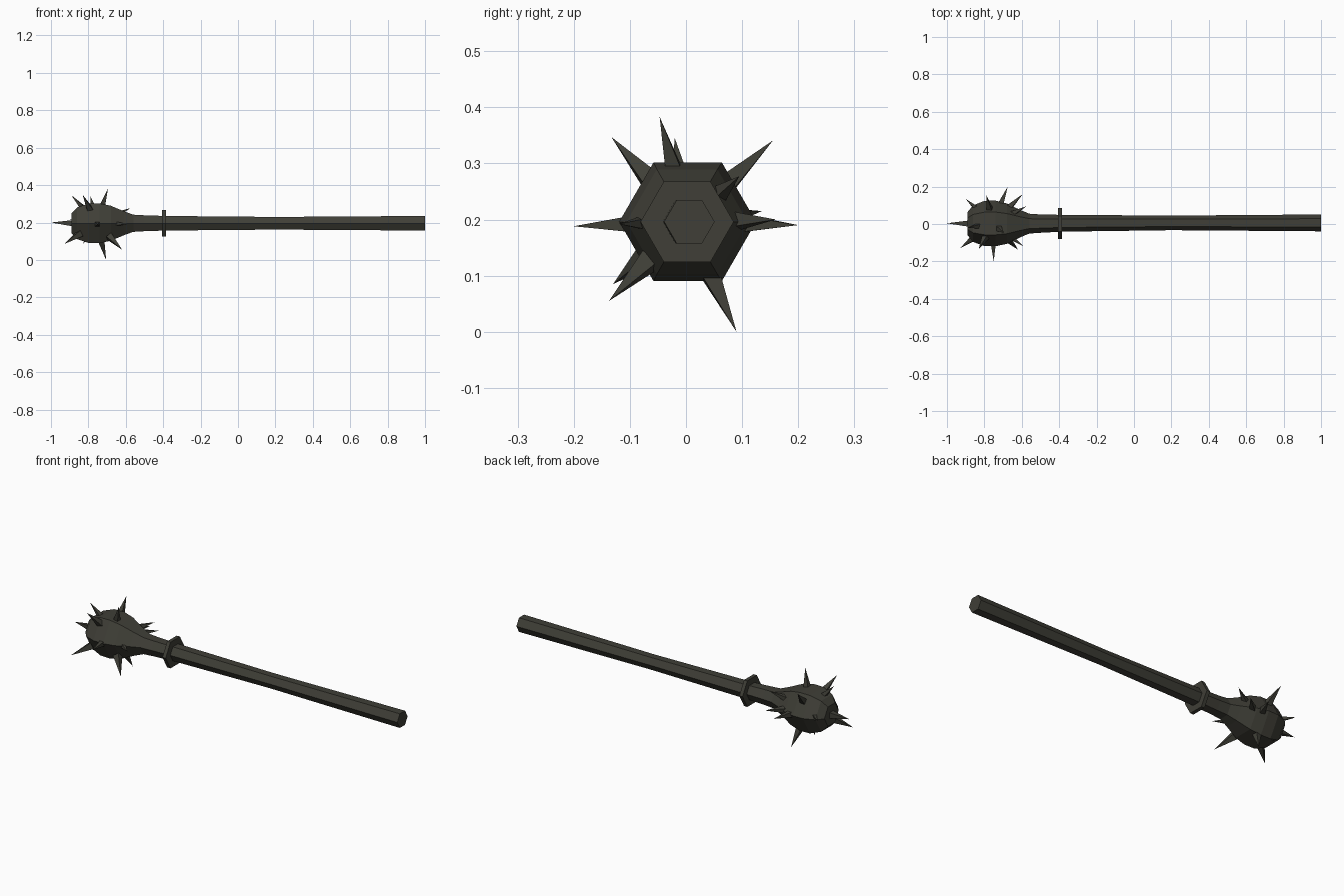
import bpy, bmesh, math
from mathutils import Vector

if "Cube" in bpy.data.objects:
    bpy.data.objects.remove(bpy.data.objects["Cube"])

iron = bpy.data.materials.new("dark iron")
iron.diffuse_color = (0.05, 0.049, 0.038, 1)
iron.use_nodes = True
iron.node_tree.nodes["Principled BSDF"].inputs["Base Color"].default_value = iron.diffuse_color
CZ = 0.196  # height of the long axis


def finish(name, bm):
    bmesh.ops.recalc_face_normals(bm, faces=bm.faces)
    me = bpy.data.meshes.new(name)
    bm.to_mesh(me)
    bm.free()
    me.materials.append(iron)
    bpy.context.collection.objects.link(bpy.data.objects.new(name, me))


def hex_loft(name, profile):
    """Six-sided lathe along x; profile rows are (x, radius, y offset)."""
    bm = bmesh.new()
    rings = []
    for x, r, oy in profile:
        rings.append([bm.verts.new((x, oy + r * math.cos(i * math.pi / 3),
                                    CZ + r * math.sin(i * math.pi / 3))) for i in range(6)])
    for a, b in zip(rings, rings[1:]):
        for i in range(6):
            j = (i + 1) % 6
            bm.faces.new((a[i], a[j], b[j], b[i]))
    bm.faces.new(rings[0])
    bm.faces.new(rings[-1])
    finish(name, bm)


def spike(name, tip, base, radius):
    """Four-sided pyramid from base to tip."""
    tip, base = Vector(tip), Vector(base)
    d = (tip - base).normalized()
    u = d.orthogonal().normalized()
    v = d.cross(u)
    bm = bmesh.new()
    ring = [bm.verts.new(base + radius * (u * math.cos(a) + v * math.sin(a)))
            for a in (i * math.pi / 2 for i in range(4))]
    top = bm.verts.new(tip)
    bm.faces.new(ring)
    for i in range(4):
        bm.faces.new((ring[i], ring[(i + 1) % 4], top))
    finish(name, bm)


# handle flowing into the swollen head
hex_loft("handle_and_head", [
    (1.0, .045, .006), (.2, .039, .006), (-.39, .045, .004), (-.5, .049, .002),
    (-.56, .053, .002), (-.61, .074, .002), (-.68, .108, .002), (-.74, .122, .003),
    (-.8, .121, .003), (-.86, .098, .002), (-.89, .062, .002)])

# collar
hex_loft("collar", [(-.385, .083, .002), (-.405, .083, .002)])

# spikes, given by their tips
tips = [
    (-.93, -.13, .085), (-.89, -.02, .345), (-.90, .135, .215), (-.83, .06, .085),
    (-.83, -.133, .347), (-.79, .155, .341), (-.695, -.047, .383),
    (-.675, .2, .19), (-.75, -.2, .188), (-.705, .09, 0),
    (-.62, -.137, .055), (-.575, .095, .277), (-.595, .16, .2), (-.59, -.12, .192),
]
centre = Vector((-.755, .002, CZ))
for k, t in enumerate(tips):
    t = Vector(t)
    spike(f"spike_{k + 1}", t, t - (t - centre).normalized() * .12, .024)
spike("end_spike", (-1, .004, .2), (-.88, .002, .196), .024)
